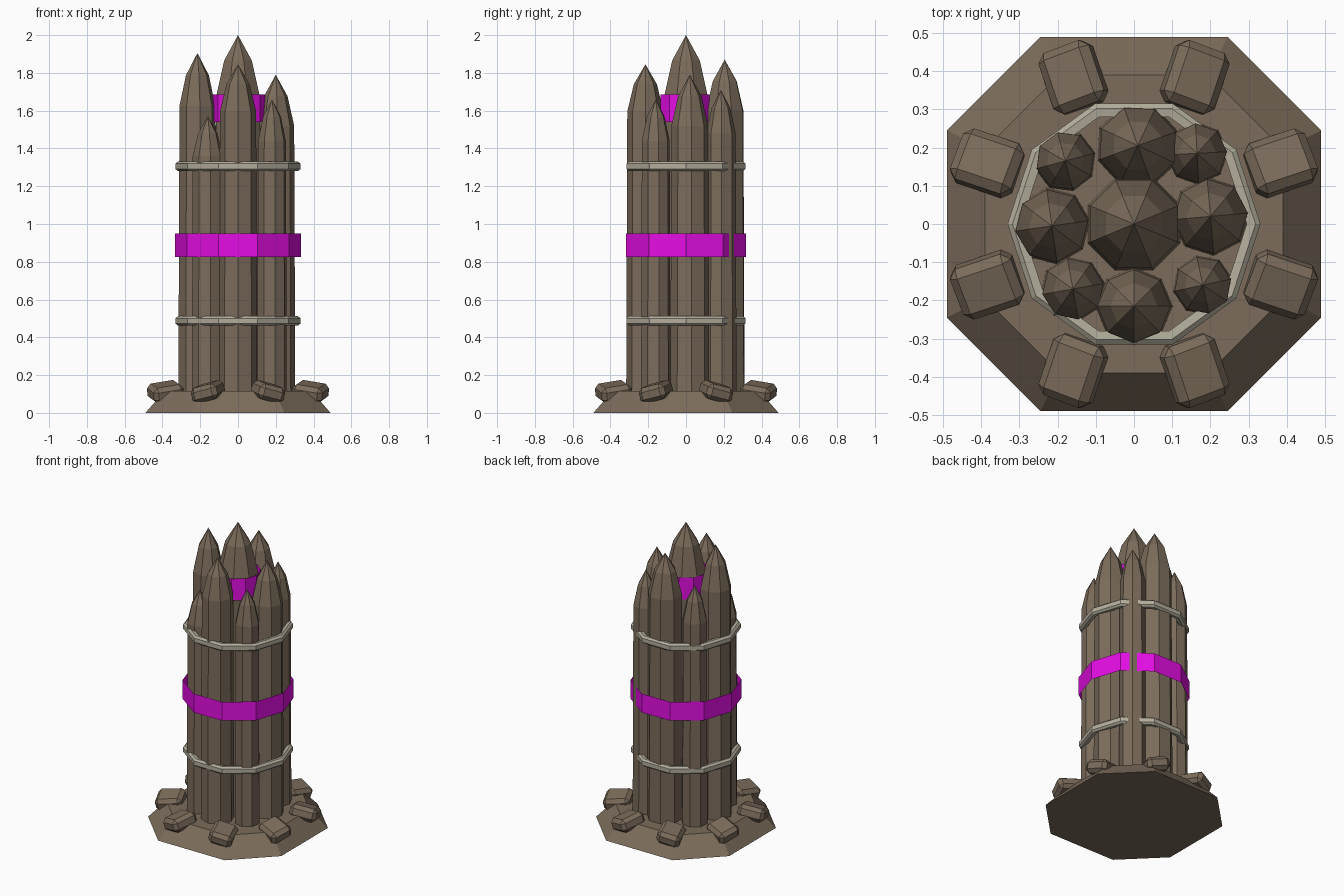
import bpy, bmesh, math
from mathutils import Matrix, Vector, Euler

cube = bpy.data.objects.get("Cube")
if cube:
    bpy.data.objects.remove(cube, do_unlink=True)


def material(name, rgb):
    m = bpy.data.materials.new(name)
    m.use_nodes = True
    m.diffuse_color = (*rgb, 1)
    bsdf = next(n for n in m.node_tree.nodes if n.type == 'BSDF_PRINCIPLED')
    bsdf.inputs["Base Color"].default_value = (*rgb, 1)
    return m


wood = material("brown wood", (0.20, 0.15, 0.104))
rope = material("pale rope", (0.45, 0.42, 0.33))
paint = material("magenta band", (0.78, 0.004, 0.78))


def finish(name, bm, mat, recalc=True):
    if recalc:
        bmesh.ops.recalc_face_normals(bm, faces=bm.faces)
    mesh = bpy.data.meshes.new(name)
    bm.to_mesh(mesh)
    bm.free()
    mesh.materials.append(mat)
    obj = bpy.data.objects.new(name, mesh)
    bpy.context.collection.objects.link(obj)
    return obj


def lathe(name, profile, sides, mat, centre=(0, 0), turn=0.0, loop=False, tip=None, cap=False):
    """Spin (radius, z) pairs into a faceted shell."""
    bm = bmesh.new()
    cx, cy = centre
    rings = []
    for r, z in profile:
        angles = [turn + math.tau * i / sides for i in range(sides)]
        rings.append([bm.verts.new((cx + r * math.cos(a), cy + r * math.sin(a), z)) for a in angles])
    pairs = list(zip(rings, rings[1:]))
    if loop:
        pairs.append((rings[-1], rings[0]))
    for low, high in pairs:
        for i in range(sides):
            j = (i + 1) % sides
            bm.faces.new((low[i], low[j], high[j], high[i]))
    if tip is not None:
        point = bm.verts.new((cx, cy, tip))
        for i in range(sides):
            bm.faces.new((rings[-1][i], rings[-1][(i + 1) % sides], point))
    if cap:
        bm.faces.new(rings[0][::-1])
    return finish(name, bm, mat)


# Earth mound: a square with cut corners, narrowing upward
bm = bmesh.new()
levels = []
for half, z in ((0.49, 0), (0.39, 0.115)):
    ring = []
    for k in range(4):
        rot = Matrix.Rotation(k * math.pi / 2, 3, 'Z')
        for x, y in ((half, -half / 2), (half, half / 2)):
            ring.append(bm.verts.new(rot @ Vector((x, y, z))))
    levels.append(ring)
for i in range(8):
    j = (i + 1) % 8
    bm.faces.new((levels[0][i], levels[0][j], levels[1][j], levels[1][i]))
bm.faces.new(levels[0][::-1])
bm.faces.new(levels[1])
finish("mound", bm, wood)

# Sharpened logs: name, x, y, radius, tip height, point length, turn in degrees
logs = [
    ("centre_log", 0, 0, 0.132, 2.0, 0.32, 22.5),
    ("right_log", -0.215, -0.005, 0.102, 1.905, 0.28, 8),
    ("left_log", 0.2, 0.02, 0.104, 1.79, 0.27, 5),
    ("back_log", 0.01, 0.205, 0.112, 1.87, 0.27, 20),
    ("front_log", 0, -0.215, 0.102, 1.845, 0.25, 0),
    ("back_right_log", -0.18, 0.165, 0.082, 1.69, 0.23, 15),
    ("back_left_log", 0.165, 0.185, 0.083, 1.71, 0.23, 3),
    ("front_right_log", -0.16, -0.17, 0.086, 1.57, 0.21, 10),
    ("front_left_log", 0.18, -0.16, 0.08, 1.66, 0.22, 12),
]
for name, x, y, r, tip, length, turn in logs:
    shoulder = tip - length
    profile = [(r, 0.003), (r * 0.94, shoulder), (r * 0.6, shoulder + length * 0.58)]
    lathe(name, profile, 8, wood, (x, y), math.radians(turn), tip=tip, cap=True)

# Rope hoops with chamfered edges
for name, z in (("lower_rope", 0.487), ("upper_rope", 1.305)):
    profile = [(0.295, z - 0.022), (0.318, z - 0.025), (0.331, z - 0.014),
               (0.331, z + 0.014), (0.318, z + 0.025), (0.295, z + 0.022)]
    lathe(name, profile, 10, rope, loop=True)

# Thin painted bands
lathe("wide_band", [(0.334, 0.825), (0.334, 0.95)], 10, paint)
lathe("centre_band", [(0.137, 1.54), (0.137, 1.685)], 10, paint, (0.005, -0.006))

# Chamfered stones around the foot
for k in range(8):
    angle = math.radians(22.5 + 45 * k)
    side = 1 if k % 2 else -1
    bm = bmesh.new()
    bmesh.ops.create_cube(bm, size=1)
    bmesh.ops.scale(bm, vec=(0.17, 0.145, 0.085), verts=bm.verts)
    bmesh.ops.bevel(bm, geom=bm.edges[:], offset=0.022, segments=1, affect='EDGES', profile=0.5)
    tilt = Euler((math.radians(14 * side), math.radians(9), 0)).to_matrix()
    spin = Matrix.Rotation(angle + math.radians(4 * side), 3, 'Z')
    bmesh.ops.transform(bm, matrix=(spin @ tilt).to_4x4(), verts=bm.verts)
    place = Vector((0.415 * math.cos(angle), 0.415 * math.sin(angle), 0.112))
    bmesh.ops.translate(bm, vec=place, verts=bm.verts)
    finish(f"stone_{k + 1}", bm, wood)
